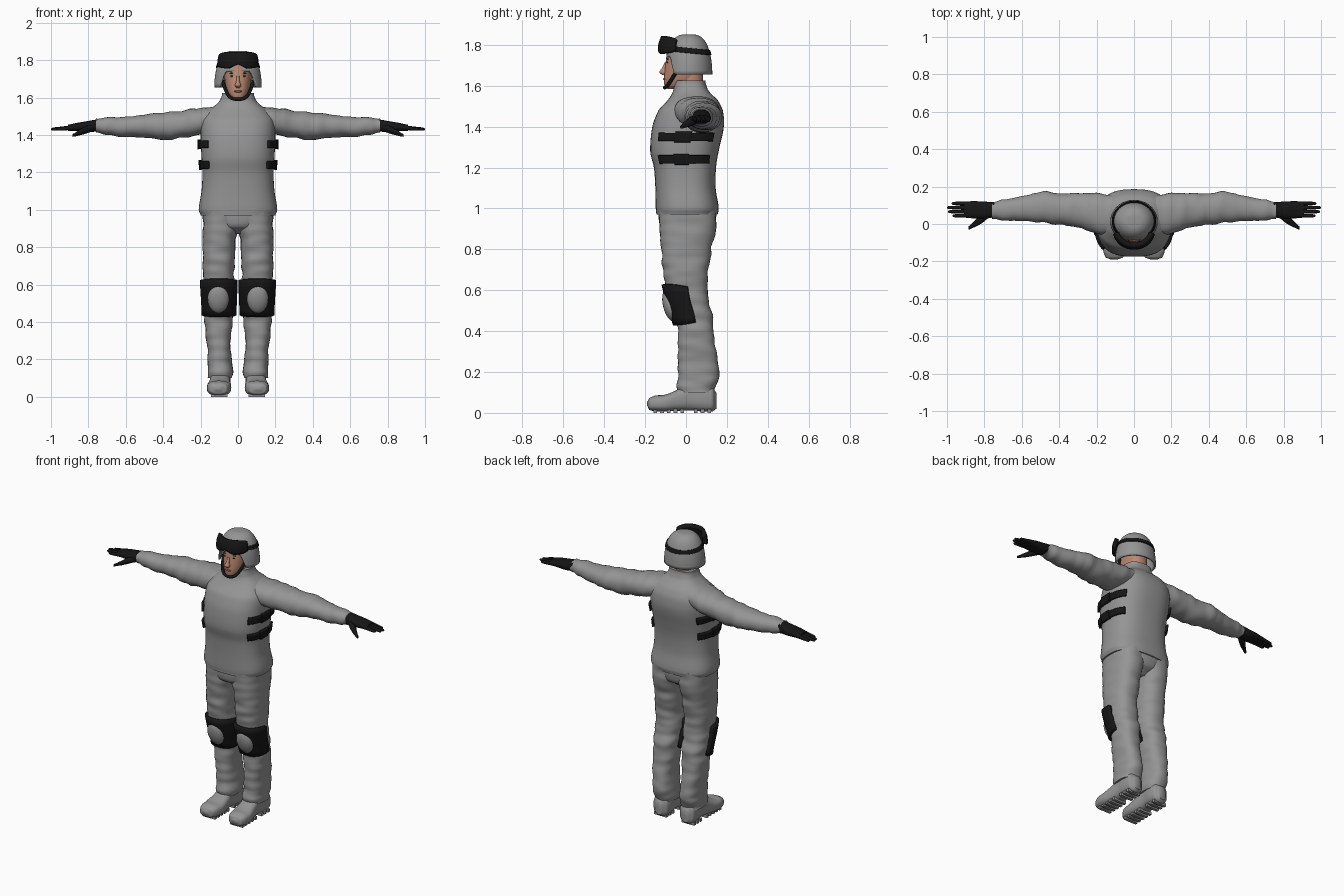
import bpy, bmesh, math
from mathutils import Matrix, Vector, noise

if "Cube" in bpy.data.objects:
    bpy.data.objects.remove(bpy.data.objects["Cube"])


def material(name, r, g, b):
    m = bpy.data.materials.new(name)
    m.use_nodes = True
    m.diffuse_color = (r, g, b, 1)
    m.node_tree.nodes["Principled BSDF"].inputs["Base Color"].default_value = (r, g, b, 1)
    return m


GREY = material("grey cloth", .3, .3, .3)
BLACK = material("black rubber", .008, .008, .008)
SKIN = material("skin", .5, .25, .17)
LIP = material("lips", .3, .11, .09)
BROWN = material("dark brown", .06, .03, .02)


def finish(name, bm, mat, mirror=False, thick=0):
    """Turn a bmesh into a smooth shaded object with optional modifiers."""
    bmesh.ops.recalc_face_normals(bm, faces=bm.faces)
    me = bpy.data.meshes.new(name)
    bm.to_mesh(me)
    bm.free()
    me.materials.append(mat)
    ob = bpy.data.objects.new(name, me)
    bpy.context.collection.objects.link(ob)
    bpy.ops.object.select_all(action="DESELECT")
    ob.select_set(True)
    bpy.context.view_layer.objects.active = ob
    bpy.ops.object.shade_smooth_by_angle(angle=math.radians(50))
    if thick:
        sol = ob.modifiers.new("thickness", "SOLIDIFY")
        sol.thickness, sol.offset = thick, 0
    if mirror:
        ob.modifiers.new("mirror", "MIRROR")
    return ob


def sample(rings, p):
    """Smoothly interpolate the ring limits at position p."""
    i = 0
    while i < len(rings) - 2 and p > rings[i + 1][0]:
        i += 1
    a, b = rings[i], rings[i + 1]
    z, c = rings[max(i - 1, 0)], rings[min(i + 2, len(rings) - 1)]
    t = (p - a[0]) / (b[0] - a[0])
    out = []
    for k in range(1, 5):
        m, n = (b[k] - z[k]) / 2, (c[k] - a[k]) / 2
        d = b[k] - a[k]
        out.append(a[k] + t * (m + t * (3 * d - 2 * m - n + t * (m + n - 2 * d))))
    return out


def point(rings, axis, p, ang, power, off=0):
    """A point on the rounded section at position p."""
    u0, u1, v0, v1 = sample(rings, p)
    bend = lambda s: math.copysign(abs(s) ** (2 / power), s)
    u = (u0 + u1) / 2 + ((u1 - u0) / 2 + off) * bend(math.cos(ang))
    v = (v0 + v1) / 2 + ((v1 - v0) / 2 + off) * bend(math.sin(ang))
    return Vector({"x": (p, u, v), "y": (u, p, v), "z": (u, v, p)}[axis])


def bridge(bm, rows, closed):
    for lo, hi in zip(rows, rows[1:]):
        for j in range(len(lo) - (not closed)):
            k = (j + 1) % len(lo)
            bm.faces.new((lo[j], lo[k], hi[k], hi[j]))


def loft(name, axis, rings, mat, power=2.2, mirror=False, folds=0, n=32, steps=5):
    """Closed body through rings of (position, u min, u max, v min, v max)."""
    bm, rows = bmesh.new(), []
    spots = [a[0] + (b[0] - a[0]) * s / steps for a, b in zip(rings, rings[1:]) for s in range(steps)]
    for p in spots + [rings[-1][0]]:
        row = []
        for j in range(n):
            ang = math.tau * j / n
            co = point(rings, axis, p, ang, power)
            if folds:
                stretch = Vector((7, 7, 22)) if axis == "z" else Vector((22, 7, 7))
                co = point(rings, axis, p, ang, power, folds * noise.noise(co * stretch))
            row.append(bm.verts.new(co))
        rows.append(row)
    bridge(bm, rows, True)
    bm.faces.new(rows[0])
    bm.faces.new(rows[-1])
    return finish(name, bm, mat, mirror)


def patch(name, rings, mid, half, a0, a1, off, thick, mat, power=2.2, mirror=False,
          taper=0, notch=0, tilt=0):
    """Band lying on a body, between two angles in degrees."""
    bm, cols = bmesh.new(), []
    for i in range(41):
        s = i / 20 - 1
        ang = math.radians(a0 + (a1 - a0) * i / 40)
        h = half * (1 - taper * s ** 4)
        lo = mid - h + notch * max(0, 1 - abs(s) * 3)
        cols.append([bm.verts.new(point(rings, "z", lo + (mid + h - lo) * j / 6
                                        - tilt * math.sin(ang), ang, power, off)) for j in range(7)])
    bridge(bm, cols, False)
    return finish(name, bm, mat, mirror, thick)


def ball(name, centre, size, mat, mirror=False, tilt=0):
    bm = bmesh.new()
    place = Matrix.Translation(centre) @ Matrix.Rotation(tilt, 4, "X") @ Matrix.Diagonal((*size, 1))
    bmesh.ops.create_uvsphere(bm, u_segments=24, v_segments=14, radius=1, matrix=place)
    return finish(name, bm, mat, mirror)


# Jacket with collar
jacket = [(.97, -.2, .2, -.145, .155), (1, -.21, .21, -.148, .16), (1.1, -.195, .195, -.15, .145),
          (1.2, -.19, .19, -.157, .147), (1.28, -.195, .195, -.175, .16), (1.4, -.2, .2, -.165, .185),
          (1.48, -.195, .195, -.135, .18), (1.53, -.16, .16, -.09, .155), (1.57, -.11, .11, -.065, .115),
          (1.6, -.09, .09, -.06, .1), (1.625, -.085, .085, -.055, .095)]
loft("jacket", "z", jacket, GREY, 2.6, n=48)
for label, z in (("upper", 1.35), ("lower", 1.24)):
    patch(label + "_side_straps", jacket, z, .02, -42, 40, .006, .016, BLACK, 2.6, True)
    patch(label + "_strap_buckles", jacket, z, .026, -12, 4, .01, .016, BLACK, 2.6, True)

# Sleeves
loft("sleeves", "x", [(.1, -.06, .15, 1.42, 1.55), (.2, -.05, .165, 1.4, 1.545), (.3, -.02, .165, 1.385, 1.53),
     (.4, -.005, .165, 1.375, 1.52), (.5, .01, .172, 1.385, 1.51), (.6, .015, .15, 1.39, 1.5),
     (.7, .02, .13, 1.4, 1.495), (.76, .025, .12, 1.41, 1.49)], GREY, mirror=True, folds=.008)

# Gloves: palm, four fingers, thumb
loft("glove_palms", "x", [(.74, .035, .115, 1.42, 1.485), (.8, .03, .12, 1.415, 1.475),
     (.86, .03, .122, 1.42, 1.465), (.91, .035, .12, 1.422, 1.455)], BLACK, 2.5, True)
for i, tip in enumerate((.97, .995, 1, .975)):
    y = .044 + i * .022
    loft("glove_finger_%d" % (i + 1), "x",
         [(.88, y - .011, y + .011, 1.427, 1.452), (tip - .02, y - .009, y + .009, 1.423, 1.441),
          (tip - .005, y - .007, y + .007, 1.424, 1.438), (tip, y - .003, y + .003, 1.428, 1.434)],
         BLACK, mirror=True, n=12, steps=3)
loft("glove_thumbs", "x", [(.77, .035, .07, 1.42, 1.46), (.82, .0, .05, 1.405, 1.445),
     (.86, -.02, .01, 1.395, 1.42), (.885, -.03, -.012, 1.39, 1.405)], BLACK, mirror=True, n=12)

# Trousers
leg = [(.1, .032, .16, -.04, .14), (.14, .03, .163, -.045, .15), (.2, .036, .163, -.037, .16),
       (.3, .036, .172, -.04, .15), (.4, .027, .177, -.04, .138), (.48, .025, .178, -.06, .13),
       (.55, .022, .182, -.083, .112), (.62, .02, .186, -.1, .105), (.7, .018, .187, -.115, .11),
       (.8, .015, .189, -.12, .125), (.9, .0, .19, -.13, .145), (1, -.02, .19, -.135, .15)]
loft("trouser_legs", "z", leg, GREY, 2.4, True, folds=.009, steps=7)
loft("trouser_seat", "z", [(.87, -.05, .05, -.06, .08), (.91, -.13, .13, -.125, .138),
     (1, -.185, .185, -.135, .15)], GREY, 2.5)

# Knee pads
patch("knee_pad_backings", leg, .53, .1, -182, 2, .008, .02, BLACK, 2.4, True, taper=.12)
ball("knee_pad_caps", (.105, -.078, .525), (.057, .034, .08), GREY, True, .25)

# Boots with ridged soles
loft("boots", "y", [(-.19, .09, .125, .035, .055), (-.18, .06, .15, .015, .072), (-.15, .043, .163, .008, .085),
     (-.1, .036, .166, .007, .09), (-.04, .04, .155, .01, .115), (.02, .045, .148, .012, .15),
     (.08, .04, .15, .007, .15), (.13, .046, .145, .007, .13), (.148, .07, .12, .02, .1)], GREY, 2.7, True)
bm = bmesh.new()
for i in range(9):
    y = -.15 + i * .033
    if i != 5:
        bmesh.ops.create_cube(bm, size=1, matrix=Matrix.Translation((.1, y, .01))
                              @ Matrix.Diagonal((.09, .018, .02, 1)))
finish("boot_sole_ridges", bm, GREY, True)

# Neck, head and face
loft("neck", "z", [(1.52, -.06, .06, -.04, .08), (1.7, -.06, .06, -.04, .085)], SKIN)
loft("head", "z", [(1.585, -.025, .025, -.09, -.03), (1.6, -.045, .045, -.105, .04), (1.63, -.06, .06, -.108, .07),
     (1.67, -.068, .068, -.105, .08), (1.71, -.072, .072, -.1, .09), (1.78, -.07, .07, -.092, .09)], SKIN)
loft("nose", "z", [(1.652, -.011, .011, -.115, -.09), (1.665, -.016, .016, -.13, -.09),
     (1.685, -.01, .01, -.119, -.09), (1.715, -.007, .007, -.104, -.09)], SKIN, n=16)
ball("lips", (0, -.105, 1.633), (.022, .007, .006), LIP)
ball("eyes", (.03, -.09, 1.714), (.012, .005, .004), BROWN, True)
ball("eyebrows", (.031, -.089, 1.73), (.018, .005, .003), BROWN, True)

# Helmet: dome with a raised brow and low ear flaps
helmet = []
for i in range(20):
    z = 1.65 + .194 * math.sin(math.pi / 2 * i / 19.2)
    r = (1 - ((z - 1.65) / .196) ** 2) ** .3
    helmet.append((z, -.121 * r, .121 * r, .013 - .11 * r, .013 + .11 * r))
bm, rows = bmesh.new(), []
for i in range(17):
    row = []
    for j in range(64):
        ang = math.tau * j / 64
        f = min(1, max(0, (-math.sin(ang) - .58) / .27))
        rim = 1.655 + .085 * f * f * (3 - 2 * f)
        z = rim + (helmet[-1][0] - rim) * math.sin(math.pi / 2 * i / 16)
        row.append(bm.verts.new(point(helmet, "z", z, ang, 2)))
    rows.append(row)
bridge(bm, rows, True)
bm.faces.new(rows[-1])
finish("helmet", bm, GREY, thick=.012)

# Goggles and straps
visor = [(1.74, -.108, .108, -.128, .1), (1.8, -.106, .106, -.128, .1), (1.86, -.09, .09, -.108, .1)]
patch("goggles", visor, 1.798, .042, -163, -17, -.004, .024, BLACK, taper=.35, notch=.02)
patch("goggle_strap", helmet, 1.772, .012, -40, 220, .007, .008, BLACK, 2, tilt=.01)

curve = bpy.data.curves.new("chin_strap", "CURVE")
curve.dimensions, curve.bevel_depth, curve.bevel_resolution = "3D", .009, 3
path = [(.082, -.035, 1.69), (.066, -.065, 1.64), (.04, -.092, 1.6), (0, -.104, 1.591)]
path += [(-x, y, z) for x, y, z in path[-2::-1]]
line = curve.splines.new("BEZIER")
line.bezier_points.add(len(path) - 1)
for spot, co in zip(line.bezier_points, path):
    spot.co = co
    spot.handle_left_type = spot.handle_right_type = "AUTO"
curve.materials.append(BLACK)
bpy.context.collection.objects.link(bpy.data.objects.new("chin_strap", curve))
